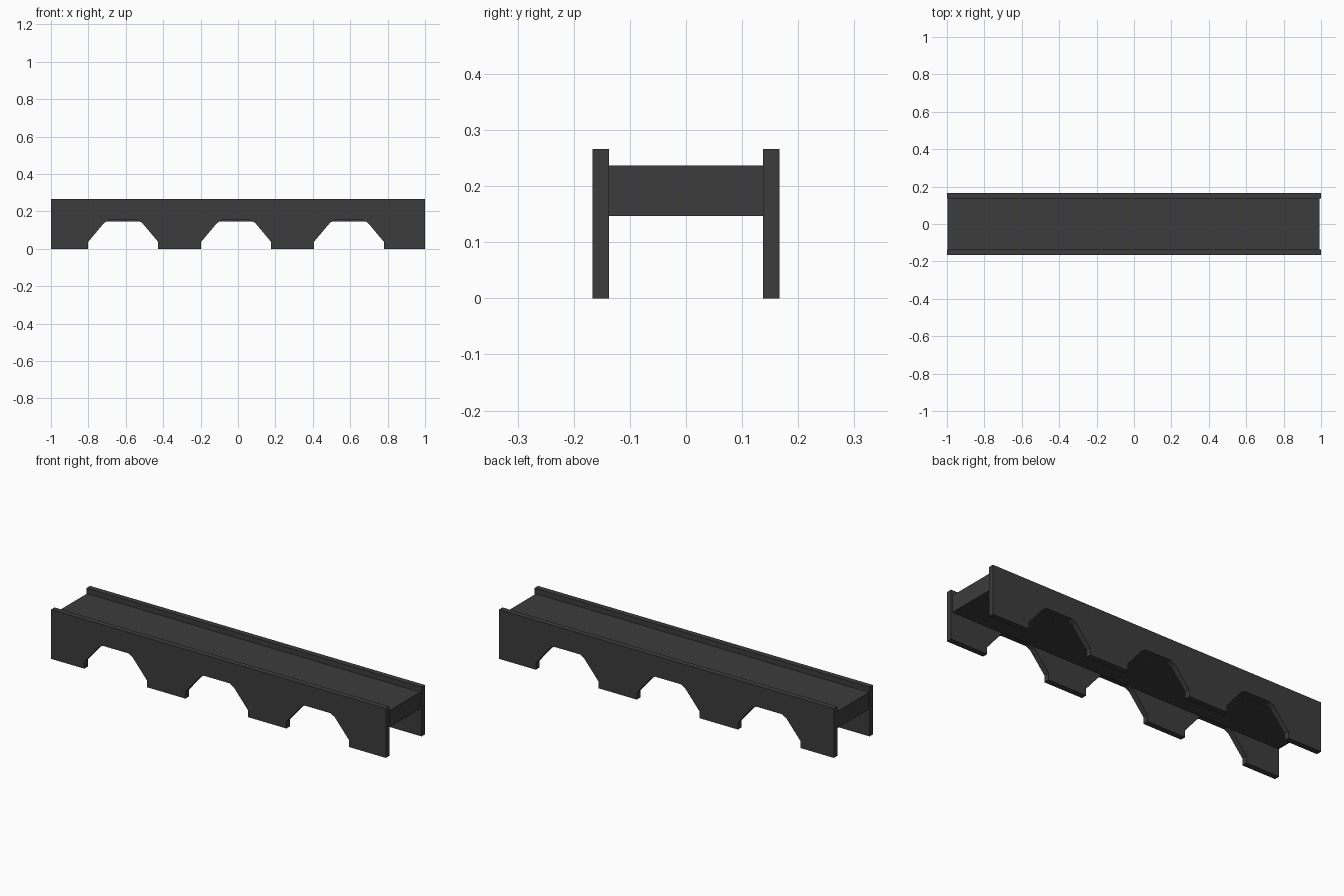
import bpy, bmesh

if "Cube" in bpy.data.objects:
    bpy.data.objects.remove(bpy.data.objects["Cube"])

grey = bpy.data.materials.new("dark_grey")
grey.diffuse_color = (0.045, 0.045, 0.045, 1)
grey.use_nodes = True
grey.node_tree.nodes["Principled BSDF"].inputs["Base Color"].default_value = grey.diffuse_color

TOP, OUTER, INNER = 0.266, 0.167, 0.137


def make_object(name, bm):
    bmesh.ops.recalc_face_normals(bm, faces=bm.faces[:])
    mesh = bpy.data.meshes.new(name)
    bm.to_mesh(mesh)
    bm.free()
    mesh.materials.append(grey)
    obj = bpy.data.objects.new(name, mesh)
    bpy.context.collection.objects.link(obj)
    return obj


# Side wall: profile in x/z with three faceted arches cut from its lower edge
half_arch = [(0.187, 0.0), (0.187, 0.037), (0.102, 0.138), (0.077, 0.153)]
arch = [(-x, z) for x, z in half_arch] + half_arch[::-1]
profile = [(-1, TOP), (-1, 0)]
for centre in (-0.614, -0.010, 0.593):
    profile += [(centre + x, z) for x, z in arch]
profile += [(1, 0), (1, TOP)]

bm = bmesh.new()
face = bm.faces.new([bm.verts.new((x, -OUTER, z)) for x, z in profile])
ext = bmesh.ops.extrude_face_region(bm, geom=[face])
bmesh.ops.translate(bm, vec=(0, OUTER - INNER, 0),
                    verts=[v for v in ext["geom"] if isinstance(v, bmesh.types.BMVert)])
walls = make_object("arched_side_walls", bm)

# Opposite wall by mirroring across y
mirror = walls.modifiers.new("mirror", 'MIRROR')
mirror.use_axis = (False, True, False)

# Road deck between the walls, slightly short at the right end
x0, x1, z0, z1 = -0.997, 0.992, 0.147, 0.237
bm = bmesh.new()
bmesh.ops.create_cube(bm, size=1)
bmesh.ops.scale(bm, vec=(x1 - x0, 2 * INNER, z1 - z0), verts=bm.verts[:])
bmesh.ops.translate(bm, vec=((x0 + x1) / 2, 0, (z0 + z1) / 2), verts=bm.verts[:])
make_object("bridge_deck", bm)
